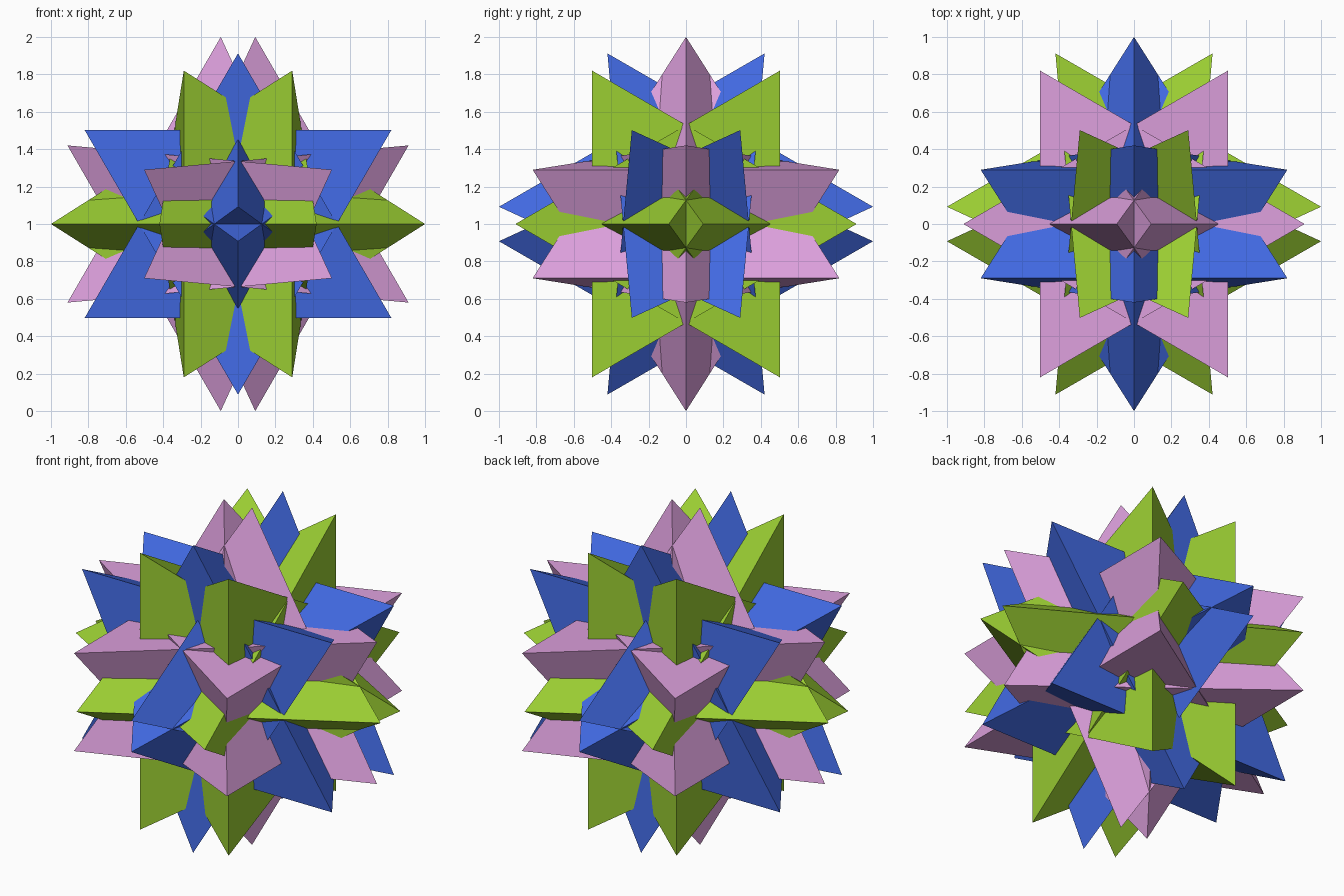
import bpy, bmesh, math
from mathutils import Vector

cube = bpy.data.objects.get("Cube")
if cube:
    bpy.data.objects.remove(cube, do_unlink=True)

TILT = math.radians(30)                       # turn of each tetrahedron about its long-edge axis
SPREAD = math.atan(math.sqrt(2))              # half angle between a face centre and a corner
R = 1 / math.sin(TILT + SPREAD)               # corner radius, so the widest reach is exactly 1
CENTRE = Vector((0, 0, 1))


def make_material(name, rgb):
    mat = bpy.data.materials.new(name)
    mat.use_nodes = True
    mat.diffuse_color = (*rgb, 1)
    bsdf = next(n for n in mat.node_tree.nodes if n.type == 'BSDF_PRINCIPLED')
    bsdf.inputs["Base Color"].default_value = (*rgb, 1)
    return mat


def make_tetrahedron(name, corners, mat):
    bm = bmesh.new()
    verts = [bm.verts.new(c + CENTRE) for c in corners]
    for skip in range(4):
        bm.faces.new([v for i, v in enumerate(verts) if i != skip])
    bmesh.ops.recalc_face_normals(bm, faces=bm.faces)
    mesh = bpy.data.meshes.new(name)
    bm.to_mesh(mesh)
    bm.free()
    mesh.materials.append(mat)
    obj = bpy.data.objects.new(name, mesh)
    bpy.context.collection.objects.link(obj)


# One regular tetrahedron: an edge along x, the opposite edge in the yz plane
half = R * math.sqrt(2 / 3)
d = R / math.sqrt(3)
edge_y, edge_z = d * math.sin(TILT), d * math.cos(TILT)
a = TILT + SPREAD
b = TILT - SPREAD
base = [
    Vector((half, edge_y, edge_z)),
    Vector((-half, edge_y, edge_z)),
    Vector((0, -R * math.sin(a), -R * math.cos(a))),
    Vector((0, -R * math.sin(b), -R * math.cos(b))),
]

# Each colour uses one axis order; four mirrored tetrahedra per colour
groups = [
    ("blue", (0.053, 0.141, 0.753), (0, 1, 2)),
    ("pink", (0.723, 0.352, 0.723), (2, 0, 1)),
    ("green", (0.323, 0.610, 0.032), (1, 2, 0)),
]
for colour, rgb, order in groups:
    mat = make_material(colour, rgb)
    number = 1
    for sy in (1, -1):
        for sz in (1, -1):
            mirrored = [Vector((p.x, p.y * sy, p.z * sz)) for p in base]
            corners = [Vector([p[i] for i in order]) for p in mirrored]
            make_tetrahedron(f"{colour}_tetrahedron_{number}", corners, mat)
            number += 1
